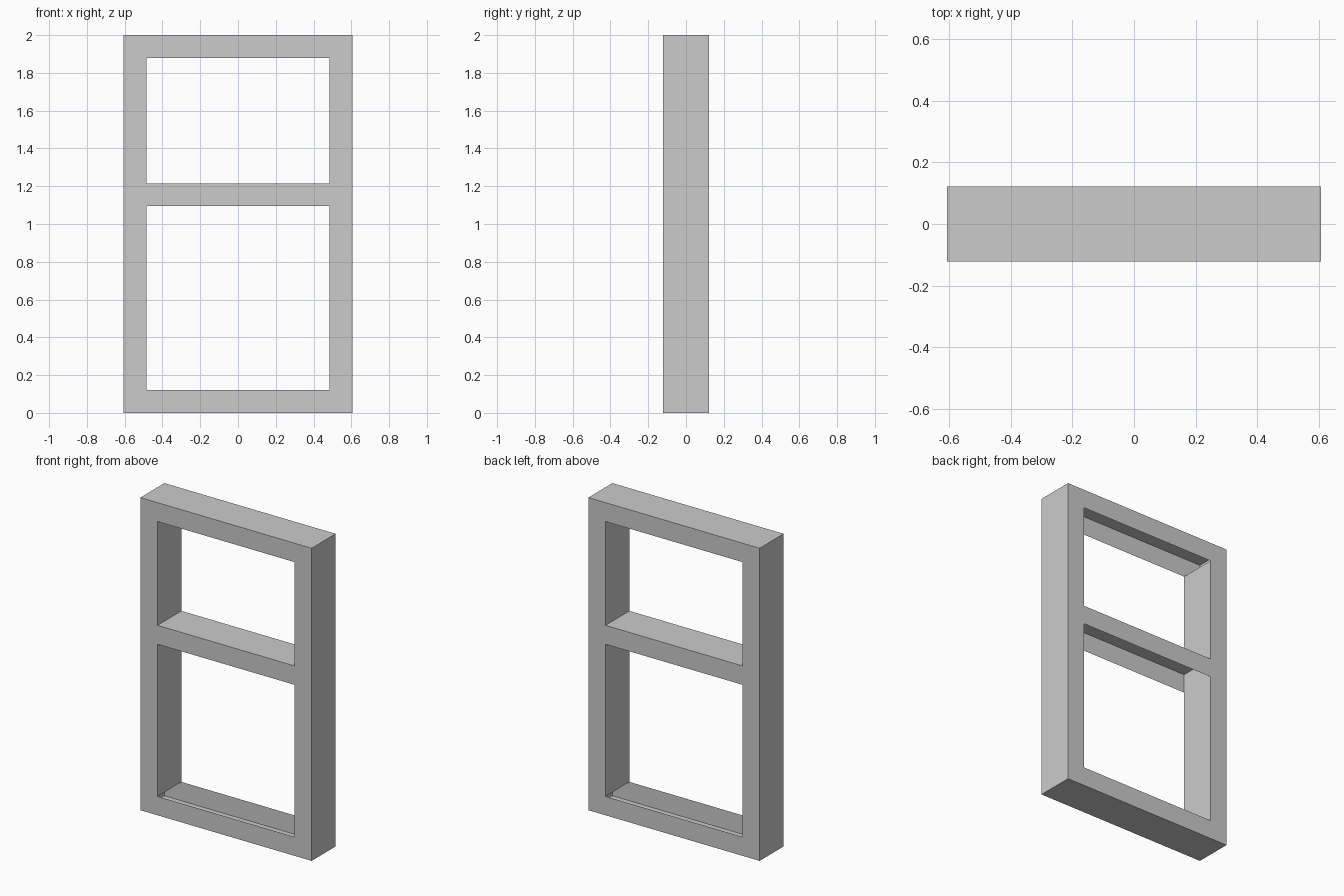
import bpy, bmesh
from mathutils import Vector

if "Cube" in bpy.data.objects:
    bpy.data.objects.remove(bpy.data.objects["Cube"])

X, XI, Y = 0.606, 0.485, 0.121            # outer half width, opening half width, half depth
XS = (-X, -XI, XI, X)
ZS = (0, 0.121, 1.094, 1.215, 1.879, 2)   # rail and opening levels


def sheet(bm, lo, hi, normal):
    """Flat rectangle between two corners, facing along normal."""
    lo, hi, n = Vector(lo), Vector(hi), Vector(normal)
    axis = next(i for i in range(3) if n[i])
    a, b = [i for i in range(3) if i != axis]
    pts = []
    for s, t in ((0, 0), (1, 0), (1, 1), (0, 1)):
        p = lo.copy()
        if s:
            p[a] = hi[a]
        if t:
            p[b] = hi[b]
        pts.append(bm.verts.new(p))
    f = bm.faces.new(pts)
    f.normal_update()
    if f.normal.dot(n) < 0:
        f.normal_flip()


def part(name, sheets):
    bm = bmesh.new()
    for s in sheets:
        sheet(bm, *s)
    bmesh.ops.remove_doubles(bm, verts=bm.verts, dist=1e-5)
    me = bpy.data.meshes.new(name)
    bm.to_mesh(me)
    bm.free()
    bpy.context.collection.objects.link(bpy.data.objects.new(name, me))


# Front and back faces: grid of cells minus the two openings
for name, s in (("front_face", -1), ("back_face", 1)):
    part(name, [((XS[i], s * Y, ZS[k]), (XS[i + 1], s * Y, ZS[k + 1]), (0, s, 0))
                for i in range(3) for k in range(5) if not (i == 1 and k in (1, 3))])

# Outer casing around the hollow frame
part("outer_casing",
     [((s * X, -Y, 0), (s * X, Y, 2), (s, 0, 0)) for s in (-1, 1)] +
     [((-X, -Y, z), (X, Y, z), (0, 0, n)) for z, n in ((0, -1), (2, 1))])

# Inner side jambs; the top and bottom rails stay open inside
part("inner_jambs",
     [((s * XI, -Y, ZS[1]), (s * XI, Y, ZS[4]), (-s, 0, 0)) for s in (-1, 1)])

# Crossbar ledge, open underneath
part("crossbar_ledge", [((-XI, -Y, ZS[3]), (XI, Y, ZS[3]), (0, 0, 1))])
